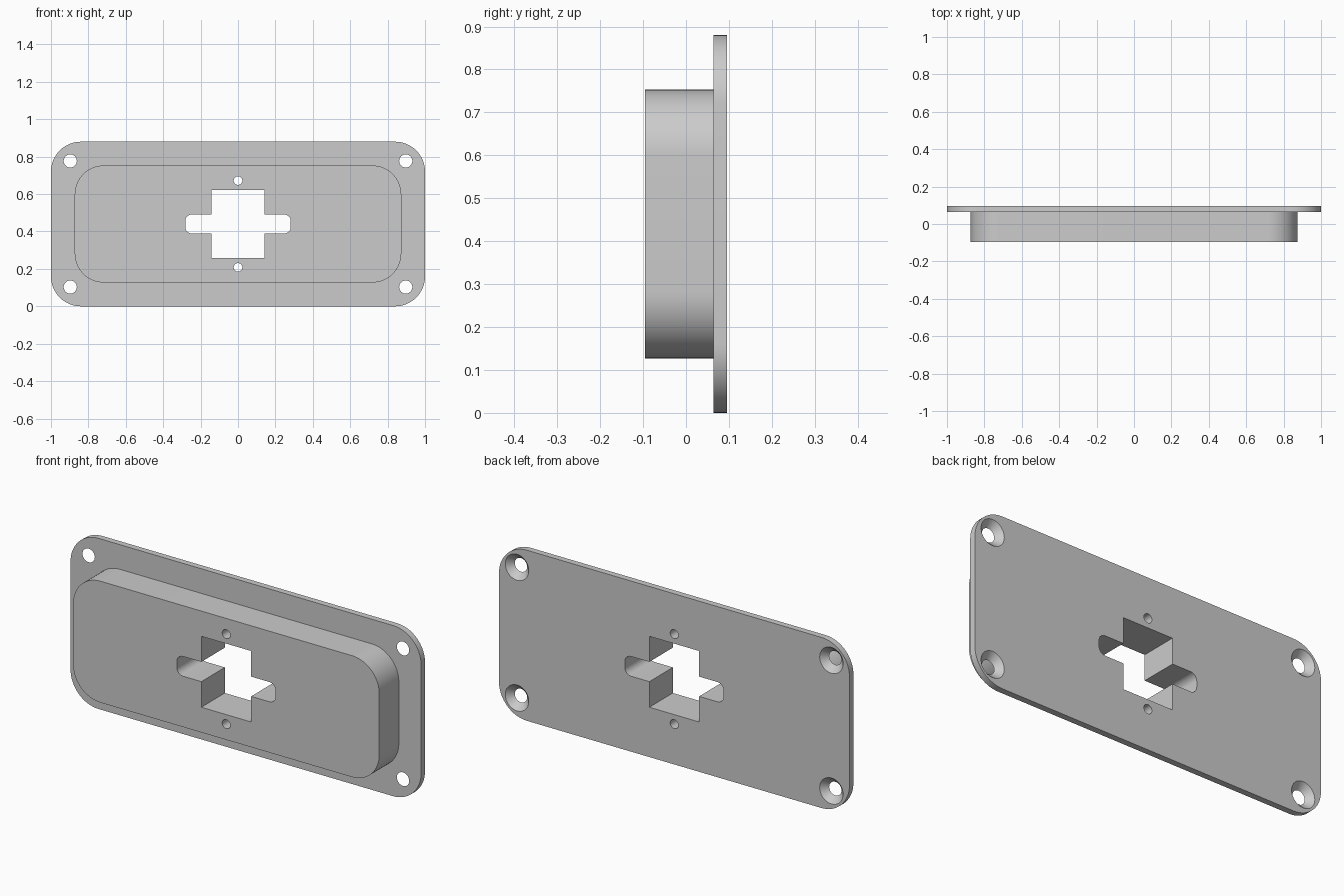
import bpy, bmesh, math

cube = bpy.data.objects.get("Cube")
if cube:
    bpy.data.objects.remove(cube, do_unlink=True)

MID = 0.44                      # height of the centre line
BACK, STEP, FRONT = 0.096, 0.064, -0.096

grey = bpy.data.materials.new("light_grey")
grey.use_nodes = True
grey.diffuse_color = (0.6, 0.6, 0.6, 1)
grey.node_tree.nodes["Principled BSDF"].inputs["Base Color"].default_value = (0.6, 0.6, 0.6, 1)


def rounded_rect(half_w, half_h, r, steps=16):
    """Outline in x, z around the centre line."""
    pts = []
    for i, (sx, sz) in enumerate([(1, 1), (-1, 1), (-1, -1), (1, -1)]):
        for k in range(steps + 1):
            a = (i + k / steps) * math.pi / 2
            pts.append((sx * (half_w - r) + r * math.cos(a),
                        MID + sz * (half_h - r) + r * math.sin(a)))
    return pts


def rect(half_w, half_h):
    return [(sx * half_w, MID + sz * half_h)
            for sx, sz in [(1, 1), (-1, 1), (-1, -1), (1, -1)]]


def circle(x, z, r, steps=40):
    return [(x + r * math.cos(2 * math.pi * k / steps),
             z + r * math.sin(2 * math.pi * k / steps)) for k in range(steps)]


def loft(name, near, far, y0, y1):
    """Solid between two matching outlines at depths y0 and y1."""
    bm = bmesh.new()
    a = [bm.verts.new((x, y0, z)) for x, z in near]
    b = [bm.verts.new((x, y1, z)) for x, z in far]
    bm.faces.new(a)
    bm.faces.new(b[::-1])
    for i in range(len(a)):
        j = (i + 1) % len(a)
        bm.faces.new((a[i], b[i], b[j], a[j]))
    bmesh.ops.recalc_face_normals(bm, faces=bm.faces)
    mesh = bpy.data.meshes.new(name)
    bm.to_mesh(mesh)
    bm.free()
    mesh.materials.append(grey)
    ob = bpy.data.objects.new(name, mesh)
    bpy.context.collection.objects.link(ob)
    return ob


def combine(target, tool, operation):
    mod = target.modifiers.new(operation.lower(), "BOOLEAN")
    mod.operation, mod.solver, mod.object = operation, "EXACT", tool
    bpy.context.view_layer.objects.active = target
    bpy.ops.object.modifier_apply(modifier=mod.name)
    bpy.data.objects.remove(tool, do_unlink=True)


def cut_through(name, outline):
    combine(plate, loft(name, outline, outline, FRONT - 0.1, BACK + 0.1), "DIFFERENCE")


# Flange with the raised block on its front
outer = rounded_rect(1.0, 0.44, 0.16)
inner = rounded_rect(0.873, 0.313, 0.155)
plate = loft("mounting_plate", outer, outer, STEP, BACK)
combine(plate, loft("raised_block", inner, inner, FRONT, (STEP + BACK) / 2), "UNION")

# Central opening, cross slot and the two pin holes
cut_through("centre_cutter", rect(0.142, 0.183))
cut_through("slot_cutter", rounded_rect(0.282, 0.051, 0.036, 8))
for side in (-1, 1):
    cut_through("pin_cutter", circle(0, MID + side * 0.232, 0.023))

# Corner screw holes, countersunk from the back
over = 0.01
for sx in (-1, 1):
    for sz in (-1, 1):
        x, z = sx * 0.897, MID + sz * 0.337
        cone = loft("screw_cutter", circle(x, z, 0.035 - over),
                    circle(x, z, 0.067 + over), STEP - over, BACK + over)
        combine(plate, cone, "DIFFERENCE")

bpy.ops.object.select_all(action="DESELECT")
plate.select_set(True)
bpy.context.view_layer.objects.active = plate
bpy.ops.object.shade_smooth_by_angle(angle=math.radians(30))
